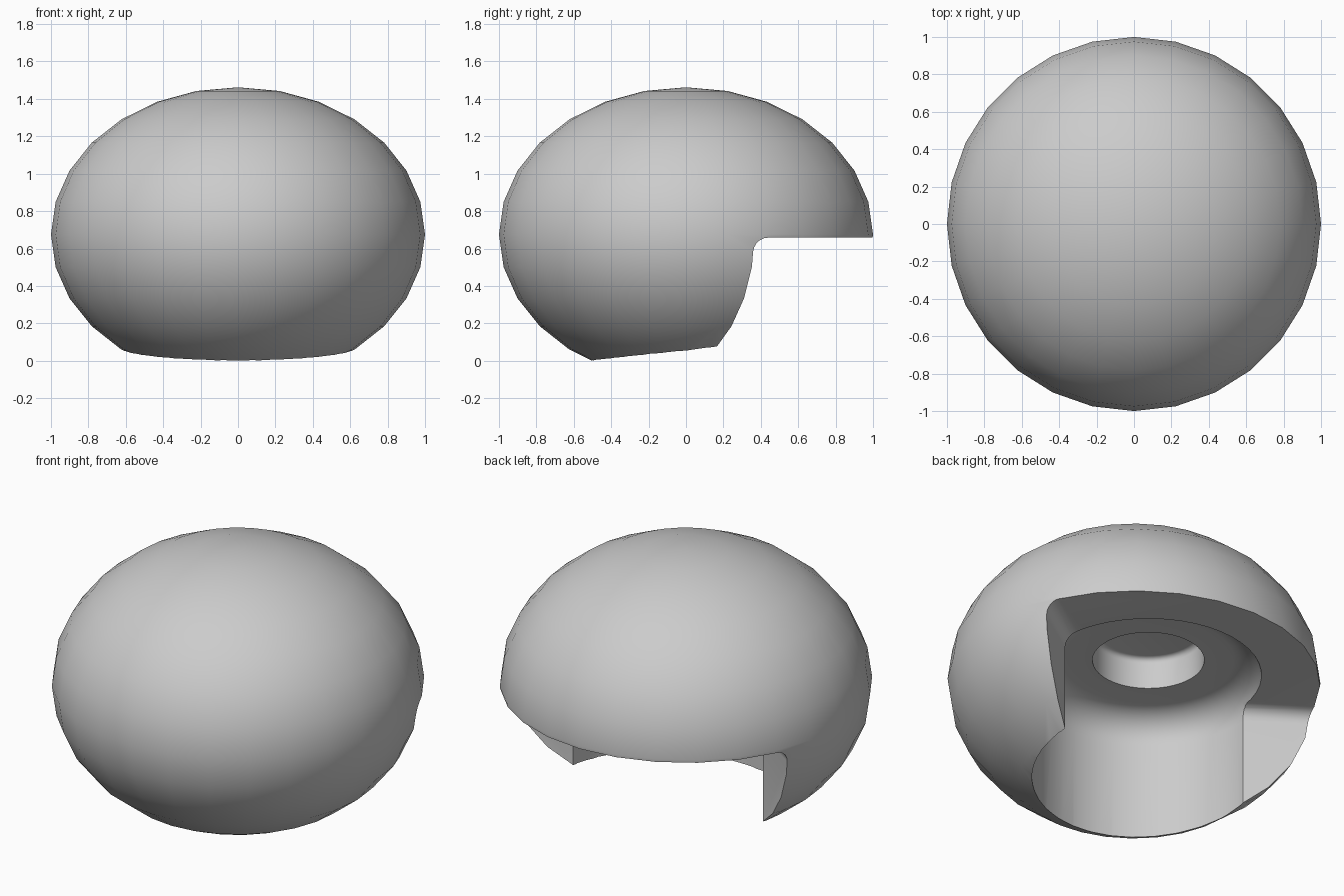
import bpy, bmesh, math

if "Cube" in bpy.data.objects:
    bpy.data.objects.remove(bpy.data.objects["Cube"])

CENTRE_Z, HALF_HEIGHT = 0.675, 0.787


def add_object(name, bm):
    bmesh.ops.recalc_face_normals(bm, faces=bm.faces)
    mesh = bpy.data.meshes.new(name)
    bm.to_mesh(mesh)
    bm.free()
    obj = bpy.data.objects.new(name, mesh)
    bpy.context.collection.objects.link(obj)
    return obj


def arc(cx, cz, r, start, end, steps):
    angles = [math.radians(start + (end - start) * i / steps) for i in range(steps + 1)]
    return [(cx + r * math.cos(a), cz + r * math.sin(a)) for a in angles]


def lathe(name, profile, centre_y, sides=48):
    """Spin an (r, z) profile, closed with a point on the axis at both ends."""
    bm = bmesh.new()
    verts = [bm.verts.new((r, centre_y, z)) for r, z in profile]
    edges = [bm.edges.new(pair) for pair in zip(verts, verts[1:])]
    bmesh.ops.spin(bm, geom=verts + edges, cent=(0, centre_y, 0), axis=(0, 0, 1),
                   angle=math.tau, steps=sides, use_duplicate=False)
    bmesh.ops.remove_doubles(bm, verts=bm.verts, dist=1e-4)
    return add_object(name, bm)


# Rounded outer shell
bm = bmesh.new()
bmesh.ops.create_uvsphere(bm, u_segments=28, v_segments=14, radius=1)
bmesh.ops.scale(bm, verts=bm.verts, vec=(1, 1, HALF_HEIGHT))
bmesh.ops.translate(bm, verts=bm.verts, vec=(0, 0, CENTRE_Z))
shell = add_object("shell", bm)

# Round inner cavity with a filleted roof and a peg socket
fillet = 0.165
profile = ([(0, 0.935)] + arc(0.27, 0.905, 0.03, 90, 0, 4) + [(0.30, 0.75)]
           + arc(0.625 - fillet, 0.75 - fillet, fillet, 90, 0, 8)
           + [(0.625, -0.5), (0, -0.5)])
cavity = lathe("cavity_cutter", profile, 0.12)

# Open back: splayed side walls, flat top at z = 0.66
bm = bmesh.new()
plan = [(0.4, 0.02), (1.3, 0.614), (1.3, 1.4), (-1.3, 1.4), (-1.3, 0.614), (-0.4, 0.02)]
base = bm.faces.new([bm.verts.new((x, y, -0.5)) for x, y in plan])
top = bmesh.ops.extrude_face_region(bm, geom=[base])["geom"]
top_verts = [g for g in top if isinstance(g, bmesh.types.BMVert)]
bmesh.ops.translate(bm, verts=top_verts, vec=(0, 0, 1.158))
round_edges = [e for e in bm.edges if all(v.co.z > 0 and v.co.y < 1 for v in e.verts)]
bmesh.ops.bevel(bm, geom=round_edges, offset=0.075, segments=5, profile=0.5, affect='EDGES')
back = add_object("back_opening_cutter", bm)

# Carve the shell
bpy.context.view_layer.objects.active = shell
shell.select_set(True)
for cutter in (cavity, back):
    cutter.hide_render = True
    mod = shell.modifiers.new(cutter.name, 'BOOLEAN')
    mod.operation, mod.solver, mod.object = 'DIFFERENCE', 'EXACT', cutter
    bpy.ops.object.modifier_apply(modifier=mod.name)
    bpy.data.objects.remove(cutter)
bpy.ops.object.shade_smooth_by_angle(angle=math.radians(30))
